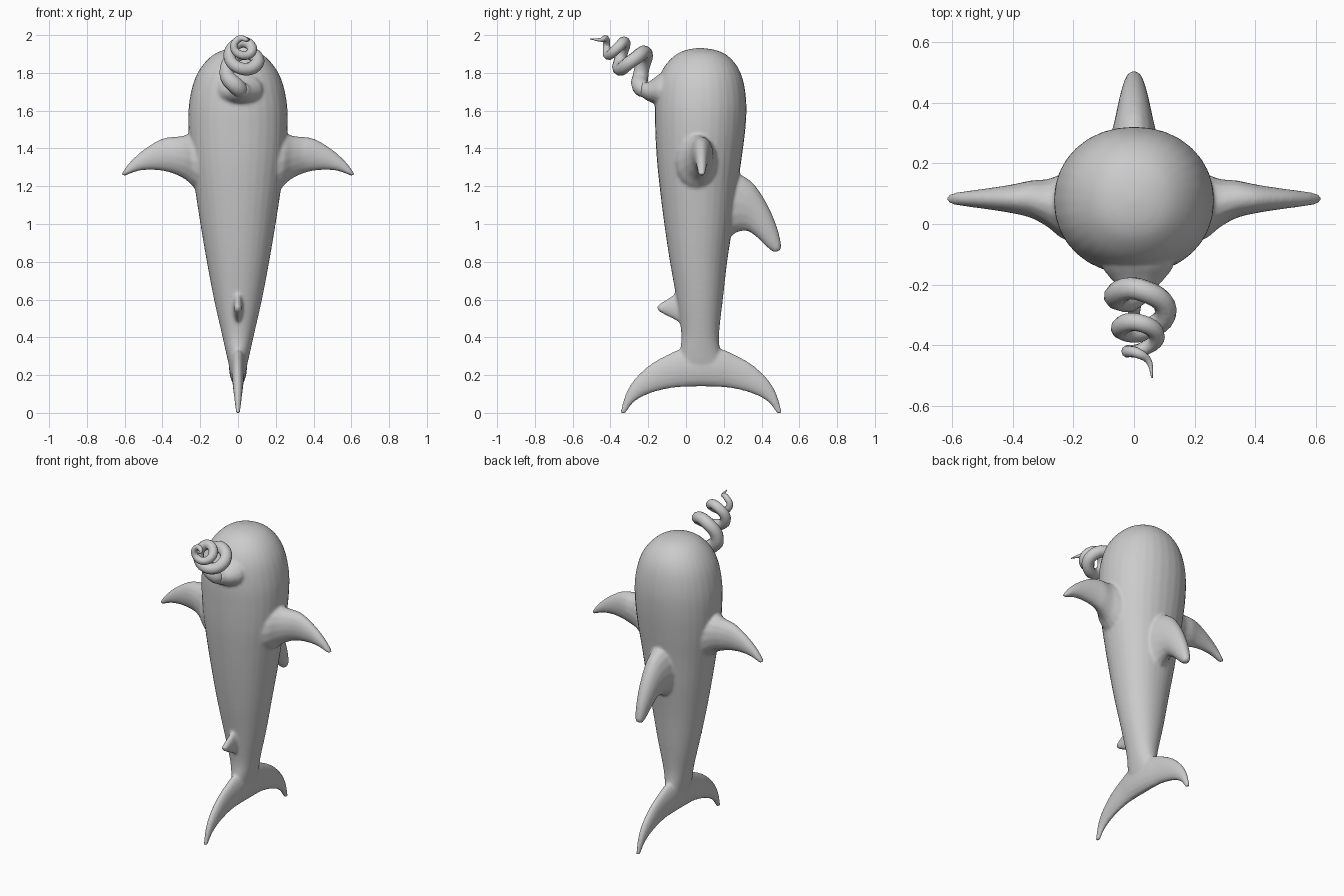
import bpy, bmesh, math
from mathutils import Vector

if "Cube" in bpy.data.objects:
    bpy.data.objects.remove(bpy.data.objects["Cube"])

grey = bpy.data.materials.new("soft grey")
grey.diffuse_color = (0.6, 0.6, 0.6, 1)
grey.use_nodes = True
grey.node_tree.nodes["Principled BSDF"].inputs["Base Color"].default_value = grey.diffuse_color


def select(obs):
    bpy.ops.object.select_all(action='DESELECT')
    for ob in obs:
        ob.select_set(True)
    bpy.context.view_layer.objects.active = obs[0]


def finish(ob):
    ob.data.materials.clear()
    ob.data.materials.append(grey)
    select([ob])
    bpy.ops.object.shade_smooth_by_angle(angle=math.radians(60))


def refine(rows, steps):
    """Catmull-Rom interpolation of cross-section rows."""
    out = []
    last = len(rows) - 1
    for i in range(last):
        p0, p1, p2, p3 = (Vector(rows[min(max(k, 0), last)]) for k in range(i - 1, i + 3))
        for s in range(steps):
            t = s / steps
            out.append(0.5 * (2 * p1 + (p2 - p0) * t + (2 * p0 - 5 * p1 + 4 * p2 - p3) * t ** 2
                              + (3 * p1 - p0 - 3 * p2 + p3) * t ** 3))
    return out + [Vector(rows[-1])]


def full(v, power):
    return math.copysign(abs(v) ** power, v)


def loft(name, rows, place, sides=16, steps=4, power=1.0):
    """Rows (a1, b1, a2, b2, t): rounded section from point 1 to point 2, half thickness t."""
    bm = bmesh.new()
    rings = []
    for a1, b1, a2, b2, t in refine(rows, steps):
        ring = []
        for k in range(sides):
            ang = math.tau * k / sides
            f = (1 - full(math.cos(ang), power)) / 2
            ring.append(bm.verts.new(place(a1 + (a2 - a1) * f, b1 + (b2 - b1) * f,
                                           t * full(math.sin(ang), power))))
        rings.append(ring)
    for r, s in zip(rings, rings[1:]):
        for k in range(sides):
            j = (k + 1) % sides
            bm.faces.new((r[k], r[j], s[j], s[k]))
    bm.faces.new(rings[0])
    bm.faces.new(rings[-1])
    bmesh.ops.recalc_face_normals(bm, faces=bm.faces)
    me = bpy.data.meshes.new(name)
    bm.to_mesh(me)
    bm.free()
    ob = bpy.data.objects.new(name, me)
    bpy.context.collection.objects.link(ob)
    return ob


def upright(a, b, t):
    return (t, a, b)


# Body: height, front, back, half width
body = [(1.932, 0.065, 0.085, 0.01), (1.921, 0.0, 0.155, 0.075), (1.893, -0.058, 0.218, 0.135),
        (1.833, -0.115, 0.272, 0.193), (1.75, -0.15, 0.305, 0.235), (1.63, -0.165, 0.32, 0.26),
        (1.5, -0.163, 0.314, 0.263), (1.35, -0.155, 0.295, 0.252), (1.2, -0.14, 0.273, 0.23),
        (1.0, -0.115, 0.248, 0.199), (0.8, -0.085, 0.218, 0.165), (0.6, -0.05, 0.195, 0.127),
        (0.42, -0.025, 0.175, 0.086), (0.33, -0.03, 0.18, 0.066), (0.25, -0.03, 0.19, 0.047),
        (0.16, -0.01, 0.17, 0.018)]
parts = [loft("body", [(y0, z, y1, z, w) for z, y0, y1, w in body], upright, 32, power=0.95)]

# Tail: crescent mirrored about its middle
half = [(0.428, 0.0, 0.402, -0.003, 0.012), (0.4, 0.1, 0.355, 0.057, 0.02),
        (0.35, 0.182, 0.29, 0.095, 0.027), (0.268, 0.258, 0.21, 0.12, 0.032),
        (0.17, 0.313, 0.14, 0.133, 0.037), (0.1, 0.34, 0.08, 0.137, 0.044)]
tail = [(0.08 - a, b, 0.08 - c, d, t) for a, b, c, d, t in half]
tail += [(0.08, 0.35, 0.08, 0.138, 0.048)]
tail += [(0.08 + a, b, 0.08 + c, d, t) for a, b, c, d, t in reversed(half)]
parts.append(loft("tail", tail, upright))

# Back fin
parts.append(loft("back_fin", [
    (0.2, 1.31, 0.2, 0.9, 0.095), (0.265, 1.275, 0.26, 0.95, 0.083),
    (0.32, 1.245, 0.31, 0.963, 0.071), (0.37, 1.2, 0.345, 0.952, 0.061),
    (0.433, 1.1, 0.385, 0.92, 0.05), (0.48, 0.99, 0.425, 0.88, 0.038),
    (0.503, 0.9, 0.455, 0.856, 0.027), (0.502, 0.86, 0.465, 0.85, 0.018)], upright))

# Small belly fin
parts.append(loft("belly_fin", [
    (-0.01, 0.68, -0.01, 0.46, 0.03), (-0.075, 0.62, -0.06, 0.493, 0.024),
    (-0.12, 0.59, -0.11, 0.518, 0.021), (-0.155, 0.566, -0.147, 0.539, 0.015)], upright))

# Side fins, roots swept a little forward
fin = [(0.18, 1.5, 0.16, 1.14, 0.13), (0.255, 1.478, 0.23, 1.19, 0.104),
       (0.3, 1.466, 0.28, 1.236, 0.077), (0.4, 1.453, 0.36, 1.272, 0.052),
       (0.5, 1.394, 0.45, 1.286, 0.036), (0.575, 1.325, 0.53, 1.28, 0.026),
       (0.618, 1.265, 0.6, 1.254, 0.018)]
for side, sign in (("left", -1), ("right", 1)):
    parts.append(loft(side + "_fin", fin, lambda a, b, t: (
        sign * a, 0.083 - 0.25 * min(max(0.34 - a, 0), 0.1) + t, b)))

# Flared root of the horn
parts.append(loft("horn_root", [
    (-0.04, 1.83, -0.04, 1.61, 0.13), (-0.13, 1.8, -0.14, 1.62, 0.12),
    (-0.175, 1.768, -0.172, 1.638, 0.095), (-0.205, 1.75, -0.21, 1.655, 0.065),
    (-0.232, 1.757, -0.243, 1.68, 0.04)], lambda a, b, t: (0.012 + t, a, b)))

# Fuse everything into one skin with soft joints
select(parts)
bpy.ops.object.join()
skin = bpy.context.view_layer.objects.active
fuse = skin.modifiers.new("fuse", 'REMESH')
fuse.mode = 'VOXEL'
fuse.voxel_size = 0.008
soften = skin.modifiers.new("soften", 'SMOOTH')
soften.factor = 0.5
soften.iterations = 9
bpy.ops.object.convert(target='MESH')
finish(bpy.context.view_layer.objects.active)

# Curly horn: x, y, z, radius
path = [(0.018, -0.175, 1.705, 0.035), (0.0, -0.235, 1.72, 0.045),
        (-0.06, -0.238, 1.8, 0.04), (0.015, -0.215, 1.905, 0.037), (0.105, -0.285, 1.865, 0.036),
        (0.03, -0.352, 1.82, 0.034), (-0.045, -0.345, 1.885, 0.032), (0.015, -0.325, 1.962, 0.03),
        (0.075, -0.37, 1.925, 0.027), (0.03, -0.412, 1.892, 0.023), (-0.022, -0.42, 1.935, 0.02),
        (0.01, -0.425, 1.982, 0.017), (0.047, -0.45, 1.975, 0.011), (0.06, -0.507, 1.98, 0.003)]
cu = bpy.data.curves.new("horn", 'CURVE')
cu.dimensions = '3D'
cu.bevel_depth = 1
cu.bevel_resolution = 3
cu.resolution_u = 6
cu.use_fill_caps = True
sp = cu.splines.new('BEZIER')
sp.radius_interpolation = 'CARDINAL'
sp.bezier_points.add(len(path) - 1)
for p, (x, y, z, r) in zip(sp.bezier_points, path):
    p.co = (x, y, z)
    p.radius = r
    p.handle_left_type = p.handle_right_type = 'AUTO'
horn = bpy.data.objects.new("horn", cu)
bpy.context.collection.objects.link(horn)
select([horn])
bpy.ops.object.convert(target='MESH')
finish(bpy.context.view_layer.objects.active)
